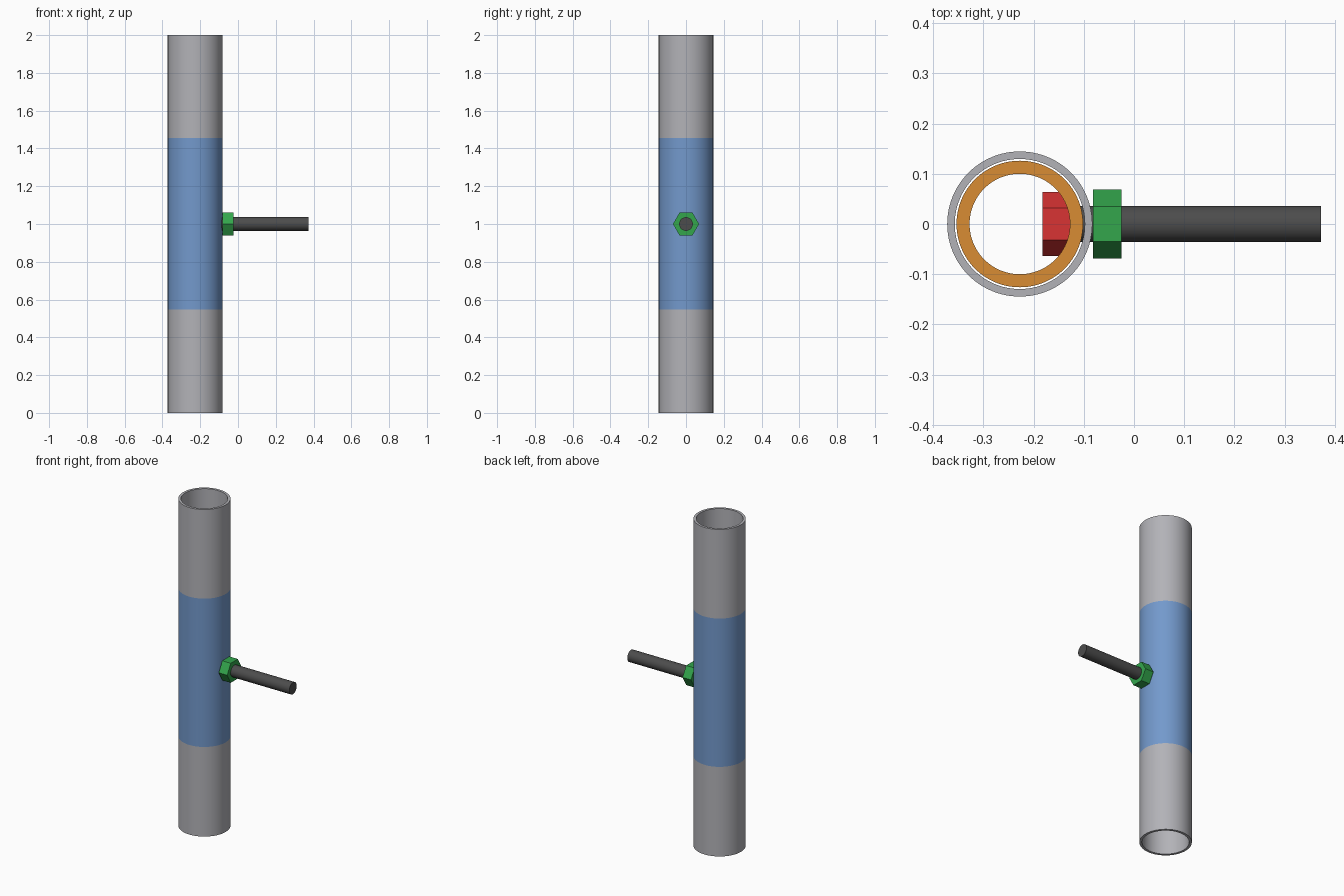
import bpy
import bmesh
import math
from mathutils import Matrix

cube = bpy.data.objects.get("Cube")
if cube:
    bpy.data.objects.remove(cube, do_unlink=True)

AXIS_X = -0.2275   # vertical axis of the post
SIDES = 96


def material(name, rgb):
    mat = bpy.data.materials.new(name)
    mat.use_nodes = True
    mat.diffuse_color = (*rgb, 1)
    mat.node_tree.nodes["Principled BSDF"].inputs["Base Color"].default_value = (*rgb, 1)
    return mat


def finish(bm, name, mat):
    bmesh.ops.recalc_face_normals(bm, faces=bm.faces)
    mesh = bpy.data.meshes.new(name)
    bm.to_mesh(mesh)
    bm.free()
    mesh.materials.append(mat)
    obj = bpy.data.objects.new(name, mesh)
    bpy.context.collection.objects.link(obj)
    bpy.ops.object.select_all(action='DESELECT')
    obj.select_set(True)
    bpy.context.view_layer.objects.active = obj
    bpy.ops.object.shade_smooth_by_angle(angle=math.radians(30))
    return obj


def tube(name, mat, outer, inner, z0, z1):
    """Upright hollow pipe, spun from a rectangular wall profile."""
    bm = bmesh.new()
    profile = [(outer, z0), (outer, z1), (inner, z1), (inner, z0)]
    verts = [bm.verts.new((r, 0, z)) for r, z in profile]
    edges = [bm.edges.new((verts[i], verts[(i + 1) % 4])) for i in range(4)]
    bmesh.ops.spin(bm, geom=verts + edges, axis=(0, 0, 1), cent=(0, 0, 0),
                   angle=math.tau, steps=SIDES)
    bmesh.ops.remove_doubles(bm, verts=bm.verts, dist=0.0001)
    bmesh.ops.translate(bm, verts=bm.verts, vec=(AXIS_X, 0, 0))
    return finish(bm, name, mat)


def rod(name, mat, radius, x0, x1, sides):
    """Solid prism lying along x at mid height."""
    bm = bmesh.new()
    place = Matrix.Translation(((x0 + x1) / 2, 0, 1)) @ Matrix.Rotation(math.pi / 2, 4, 'Y')
    bmesh.ops.create_cone(bm, cap_ends=True, segments=sides, radius1=radius,
                          radius2=radius, depth=x1 - x0, matrix=place)
    return finish(bm, name, mat)


grey = material("pipe grey", (0.448, 0.448, 0.477))
blue = material("band blue", (0.171, 0.319, 0.604))
orange = material("sleeve orange", (0.69, 0.263, 0.033))
red = material("bolt head red", (0.69, 0.033, 0.033))
green = material("nut green", (0.033, 0.38, 0.073))
dark = material("bolt dark grey", (0.073, 0.073, 0.073))

# Post: two end pipes, a middle section and the joining sleeve inside
tube("lower_pipe", grey, 0.1445, 0.1295, 0, 0.548)
tube("middle_pipe", blue, 0.1445, 0.1295, 0.548, 1.455)
tube("upper_pipe", grey, 0.1445, 0.1295, 1.455, 2)
tube("inner_sleeve", orange, 0.126, 0.1, 0.36, 1.64)

# Cross bolt: hexagonal head inside, shank through the wall, nut outside
rod("bolt_head", red, 0.064, -0.182, -0.127, 6)
rod("bolt_shank", dark, 0.036, -0.13, 0.372, 48)
rod("hex_nut", green, 0.069, -0.082, -0.025, 6)
